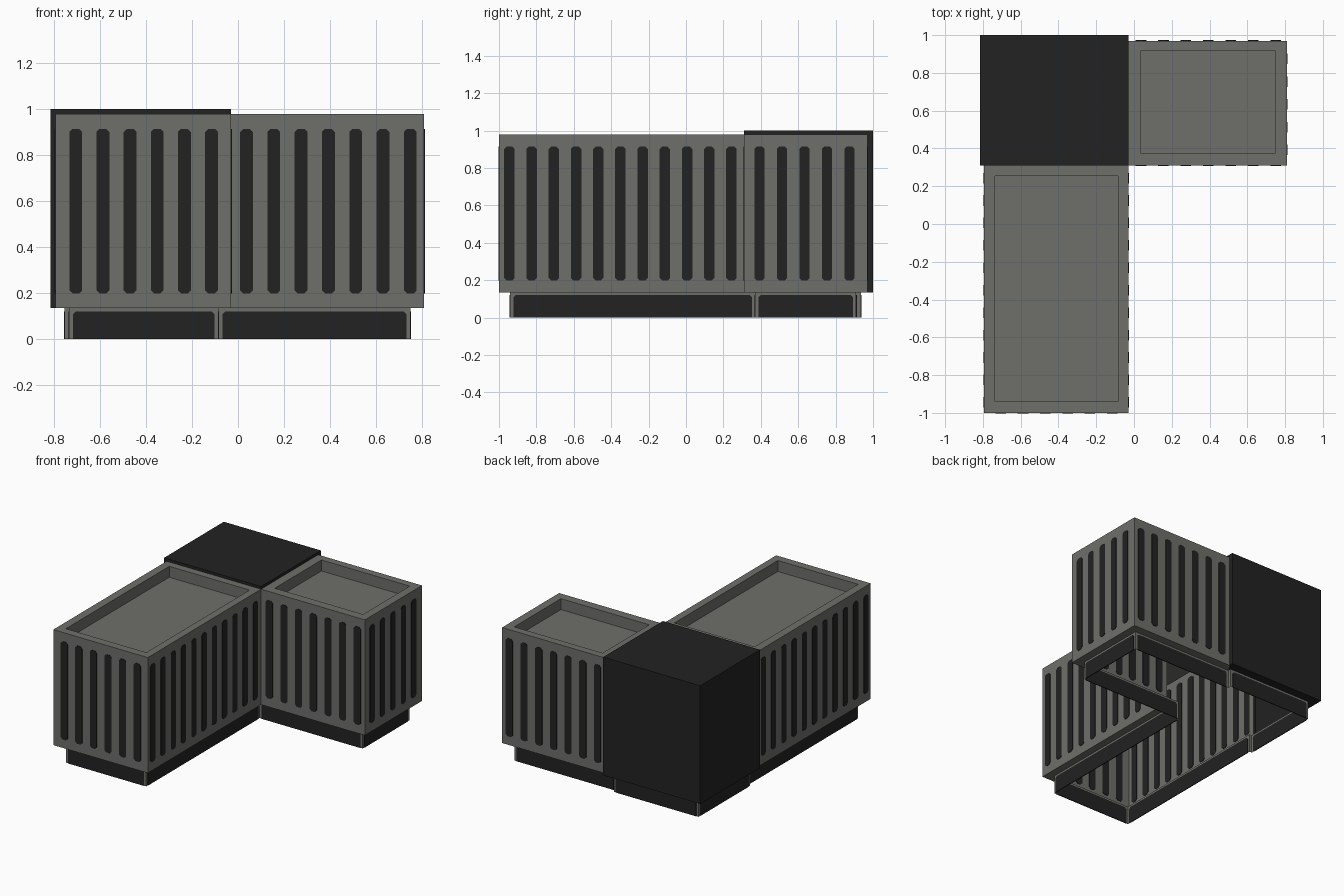
import bpy
from mathutils import Vector

if "Cube" in bpy.data.objects:
    bpy.data.objects.remove(bpy.data.objects["Cube"])


def material(name, rgb):
    m = bpy.data.materials.new(name)
    m.diffuse_color = (*rgb, 1)
    m.use_nodes = True
    m.node_tree.nodes["Principled BSDF"].inputs["Base Color"].default_value = m.diffuse_color
    return m


GREY = material("warm grey", (0.158, 0.158, 0.145))
DARK = material("charcoal", (0.016, 0.016, 0.016))

Z_BASE, Z_RIM, Z_CAP, Z_TRAY = 0.135, 0.98, 1.0, 0.90

# matching counter-clockwise outlines of the body and the recessed plinth
BODY = [(-.795, .31), (-.795, -1), (-.03, -1), (-.03, .31), (.81, .31),
        (.81, .97), (-.03, .97), (-.03, 1), (-.815, 1), (-.815, .31)]
PLINTH = [(-.735, .34), (-.735, -.94), (-.085, -.94), (-.085, .37), (.75, .37),
          (.75, .91), (-.07, .91), (-.07, .935), (-.755, .935), (-.755, .34)]
N = len(BODY)
CORNER = (6, 7, 8, 9)   # segments belonging to the dark corner block


def make(name, faces, mat):
    """Object from a list of faces, each a list of points."""
    verts, polys = [], []
    for f in faces:
        polys.append(range(len(verts), len(verts) + len(f)))
        verts += [tuple(p) for p in f]
    me = bpy.data.meshes.new(name)
    me.from_pydata(verts, [], [list(p) for p in polys])
    me.materials.append(mat)
    ob = bpy.data.objects.new(name, me)
    bpy.context.collection.objects.link(ob)
    return ob


def wall(a, b, z0, z1):
    return [(*a, z0), (*b, z0), (*b, z1), (*a, z1)]


def plate(a, b, s0, s1, z0, z1, cut, cut_bottom=True, t=0.003):
    """Thin clipped-corner plate on the wall a-b, showing on both sides."""
    a, b = Vector((*a, 0)), Vector((*b, 0))
    d = (b - a).normalized()
    n = Vector((d.y, -d.x, 0))
    low = [(s0, z0 + cut), (s0 + cut, z0), (s1 - cut, z0), (s1, z0 + cut)]
    prof = (low if cut_bottom else [(s0, z0), (s1, z0)]) + [
        (s1, z1 - cut), (s1 - cut, z1), (s0 + cut, z1), (s0, z1 - cut)]
    outer = [a + d * s + n * t + Vector((0, 0, z)) for s, z in prof]
    inner = [p - n * 2 * t for p in outer]
    k = len(prof)
    sides = [[inner[i], inner[(i + 1) % k], outer[(i + 1) % k], outer[i]] for i in range(k)]
    return [outer, inner[::-1]] + sides


def seg(outline, i):
    return outline[i], outline[(i + 1) % N]


# body walls and the ledge under them
arms = [i for i in range(N) if i not in CORNER]


def body_faces(ids, top):
    faces = []
    for i in ids:
        (a, b), (c, d) = seg(BODY, i), seg(PLINTH, i)
        faces.append(wall(a, b, Z_BASE, top))
        faces.append([(*a, Z_BASE), (*c, Z_BASE), (*d, Z_BASE), (*b, Z_BASE)])
    return faces


make("arm_walls", body_faces(arms, Z_RIM), GREY)

# corner block with its raised cap and lip
x0, x1, y0, y1 = -.815, -.03, .31, 1
cap = [[(x0, y0, Z_CAP), (x1, y0, Z_CAP), (x1, y1, Z_CAP), (x0, y1, Z_CAP)],
       wall((x0, y0), (x1, y0), Z_RIM, Z_CAP),
       wall((x1, y0), (x1, y1), Z_RIM, Z_CAP)]
make("corner_block", body_faces(CORNER, Z_CAP) + cap, DARK)


# rims with sunken tops
def tray(name, outer, inner):
    def rect(r, z):
        return [(r[0], r[2], z), (r[1], r[2], z), (r[1], r[3], z), (r[0], r[3], z)]
    o, i, f = rect(outer, Z_RIM), rect(inner, Z_RIM), rect(inner, Z_TRAY)
    faces = [f]
    for k in range(4):
        m = (k + 1) % 4
        faces += [[o[k], o[m], i[m], i[k]], [i[k], i[m], f[m], f[k]]]
    make(name, faces, GREY)


tray("long_arm_top", (-.795, -.03, -1, .31), (-.735, -.085, -.94, .255))
tray("short_arm_top", (-.03, .81, .31, .97), (.035, .75, .375, .915))

# vertical slots: wall segment -> (first centre along it, pitch, count)
slots = {0: (.067, .1187, 11), 1: (.089, .1182, 6), 2: (.056, .1187, 11),
         3: (.067, .1188, 7), 4: (.083, .1203, 5), 5: (.060, .1188, 7)}
faces = []
for i, (start, pitch, count) in slots.items():
    for k in range(count):
        c = start + k * pitch
        faces += plate(*seg(BODY, i), c - .028, c + .028, .198, .915, .014)
make("slots", faces, DARK)

# plinth ring and its dark kick panels
make("plinth", [wall(*seg(PLINTH, i), 0, Z_BASE) for i in range(N)], GREY)
faces = []
for i in range(N):
    a, b = seg(PLINTH, i)
    length = (Vector(b) - Vector(a)).length
    if length > .1:
        faces += plate(a, b, .017, length - .017, 0, .12, .012, False)
make("kick_panels", faces, DARK)
